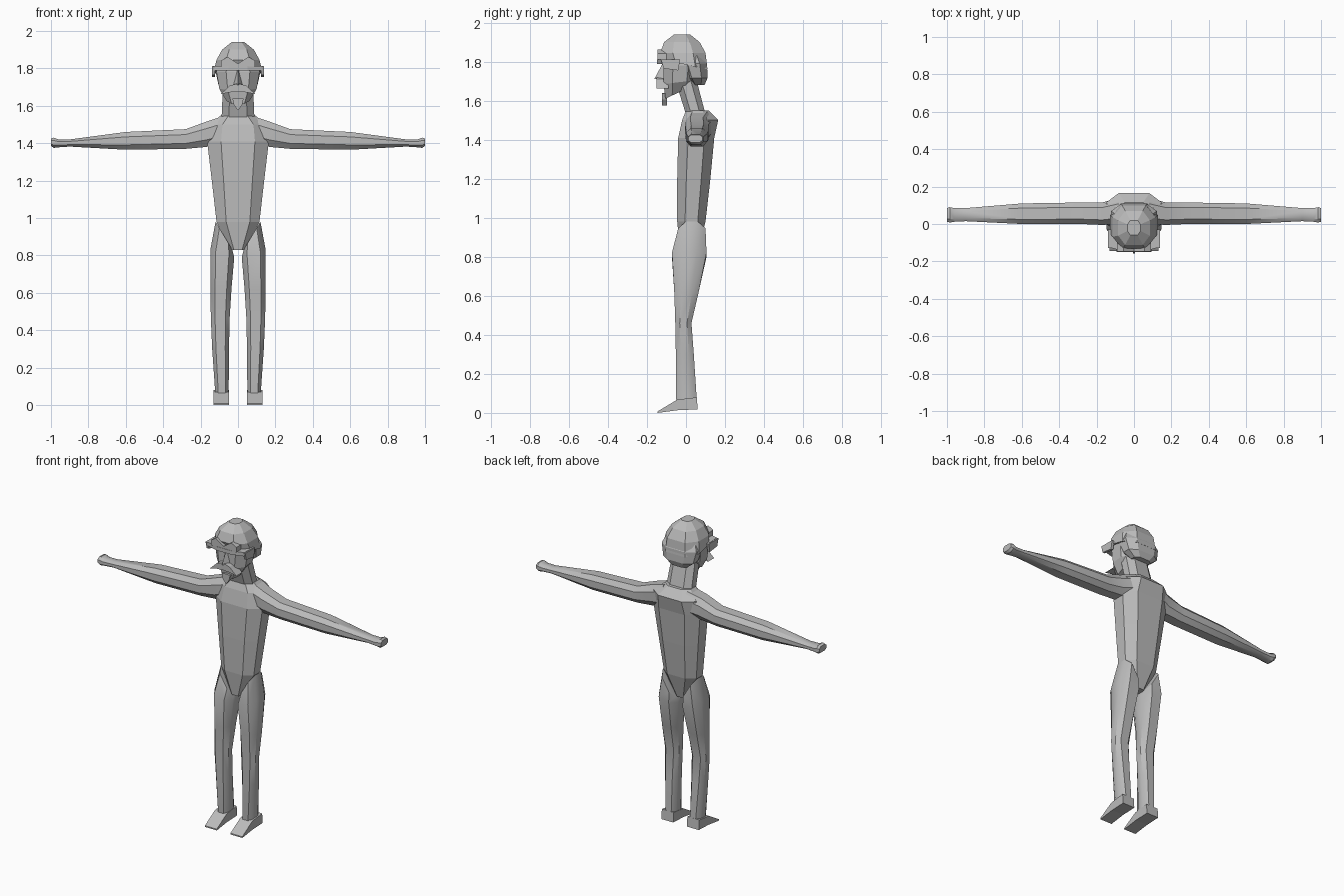
import bpy, bmesh, math

if "Cube" in bpy.data.objects:
    bpy.data.objects.remove(bpy.data.objects["Cube"], do_unlink=True)

grey = bpy.data.materials.new("plain_grey")
grey.use_nodes = True
COLOUR = (0.5, 0.5, 0.5, 1)
grey.diffuse_color = COLOUR
grey.node_tree.nodes["Principled BSDF"].inputs["Base Color"].default_value = COLOUR

# Squared-off eight-sided section shared by body, limbs and head
SECTION = [(.55, 1), (1, .45), (1, -.45), (.55, -1)]
SECTION += [(-u, -v) for u, v in SECTION]


def loft(name, rings, mirror=False, smooth=False):
    """Skin a list of equal-length point rings and cap both ends."""
    bm = bmesh.new()
    rows = [[bm.verts.new(p) for p in ring] for ring in rings]
    n = len(rows[0])
    for a, b in zip(rows, rows[1:]):
        for i in range(n):
            j = (i + 1) % n
            bm.faces.new((a[i], a[j], b[j], b[i]))
    bm.faces.new(rows[0])
    bm.faces.new(rows[-1])
    bmesh.ops.recalc_face_normals(bm, faces=bm.faces)
    mesh = bpy.data.meshes.new(name)
    bm.to_mesh(mesh)
    bm.free()
    mesh.materials.append(grey)
    obj = bpy.data.objects.new(name, mesh)
    bpy.context.collection.objects.link(obj)
    if smooth:
        bpy.ops.object.select_all(action='DESELECT')
        obj.select_set(True)
        bpy.context.view_layer.objects.active = obj
        bpy.ops.object.shade_smooth_by_angle(angle=math.radians(35))
    if mirror:
        obj.modifiers.new("Mirror", 'MIRROR').use_mirror_merge = False
    return obj


def level(z, x0, x1, y0, y1, tilt_x=0, tilt_y=0):
    """Horizontal ring filling a box, optionally sloped."""
    return [((x0 + x1) / 2 + u * (x1 - x0) / 2,
             (y0 + y1) / 2 + v * (y1 - y0) / 2,
             z + u * tilt_x + v * tilt_y) for u, v in SECTION]


def centred(z, half, y0, y1, tilt_y=0):
    return level(z, -half, half, y0, y1, 0, tilt_y)


def upright(x, z0, z1, y0, y1):
    """Ring across an arm."""
    return [(x, (y0 + y1) / 2 + u * (y1 - y0) / 2,
             (z0 + z1) / 2 + v * (z1 - z0) / 2) for u, v in SECTION]


def front_plate(name, half_outline, y_front, y_back):
    """Plate with an outline in x, z, reflected across the middle."""
    pts = half_outline + [(-x, z) for x, z in reversed(half_outline) if x > 0]
    return loft(name, [[(x, y, z) for x, z in pts] for y in (y_front, y_back)])


# Torso, tapering to a point between the legs
loft("torso", [centred(*r) for r in (
    (.83, .04, -.03, .06), (.98, .115, -.045, .1), (1.2, .14, -.045, .125),
    (1.41, .165, -.04, .145), (1.5, .15, -.02, .165), (1.55, .09, 0, .115))])
loft("neck", [centred(1.53, .088, 0, .1), centred(1.72, .08, -.06, .05)])

# Arms held straight out, ending in blunt hands
loft("arm", [upright(*r) for r in (
    (.08, 1.4, 1.545, 0, .14), (.17, 1.38, 1.515, -.005, .115),
    (.28, 1.37, 1.475, 0, .115), (.6, 1.365, 1.46, 0, .11),
    (.9, 1.382, 1.42, .015, .085), (.96, 1.378, 1.42, .012, .085),
    (.985, 1.375, 1.43, .008, .09), (1, 1.385, 1.425, .012, .085))],
    mirror=True, smooth=True)

# Legs with a sloped hip line
loft("leg", [level(*r) for r in (
    (.905, .03, .12, -.04, .1, .075), (.81, .02, .148, -.072, .105, .02),
    (.62, .035, .148, -.06, .065), (.46, .045, .145, -.055, .028),
    (.3, .048, .138, -.052, .04), (.07, .05, .122, -.05, .055),
    (.02, .05, .128, -.045, .058))], mirror=True, smooth=True)
FOOT = [(.06, .018), (.055, .08), (-.045, .068), (-.145, .008), (-.145, 0), (-.04, .014)]
loft("foot", [[(x, y, z) for y, z in FOOT] for x in (.048, .132)], mirror=True)

# Head
loft("face", [centred(*r) for r in (
    (1.64, .062, -.105, .02, .03), (1.695, .1, -.115, .05, .01),
    (1.78, .115, -.115, .06), (1.85, .105, -.105, .06))])
loft("back_hair", [centred(*r) for r in (
    (1.68, .06, .03, .095), (1.715, .105, 0, .11),
    (1.79, .122, -.03, .108), (1.84, .1, -.02, .08))])

# Helmet with its brim, side flaps and raised ridge
loft("helmet", [centred(*r) for r in (
    (1.785, .127, -.115, .11, -.025), (1.845, .115, -.132, .1),
    (1.9, .085, -.112, .07), (1.94, .035, -.06, .02))])
BRIM = [(.137, -.045), (.13, -.125), (.05, -.148)]
BRIM += [(-x, y) for x, y in reversed(BRIM)]
loft("helmet_brim", [[(x, y, z) for x, y in BRIM] for z in (1.788, 1.812)])
FLAP = [(-.128, 1.81), (-.115, 1.765), (-.04, 1.755), (-.03, 1.81)]
loft("side_flap", [[(x, y, z) for y, z in FLAP] for x in (.124, .14)], mirror=True)
front_plate("helmet_ridge", [(0, 1.825), (.055, 1.862), (.09, 1.842), (.09, 1.81)],
            -.146, -.1)

# Nose, moustache and pointed beard
loft("nose", [[(-.028, -.11, 1.705), (.028, -.11, 1.705), (0, -.162, 1.712)],
              [(-.006, -.11, 1.79), (.006, -.11, 1.79), (0, -.12, 1.79)]])
front_plate("moustache", [(0, 1.72), (.045, 1.707), (.093, 1.662), (.045, 1.672), (0, 1.675)],
            -.15, -.09)
front_plate("beard", [(0, 1.64), (.03, 1.638), (.022, 1.605), (0, 1.575)], -.122, -.098)
